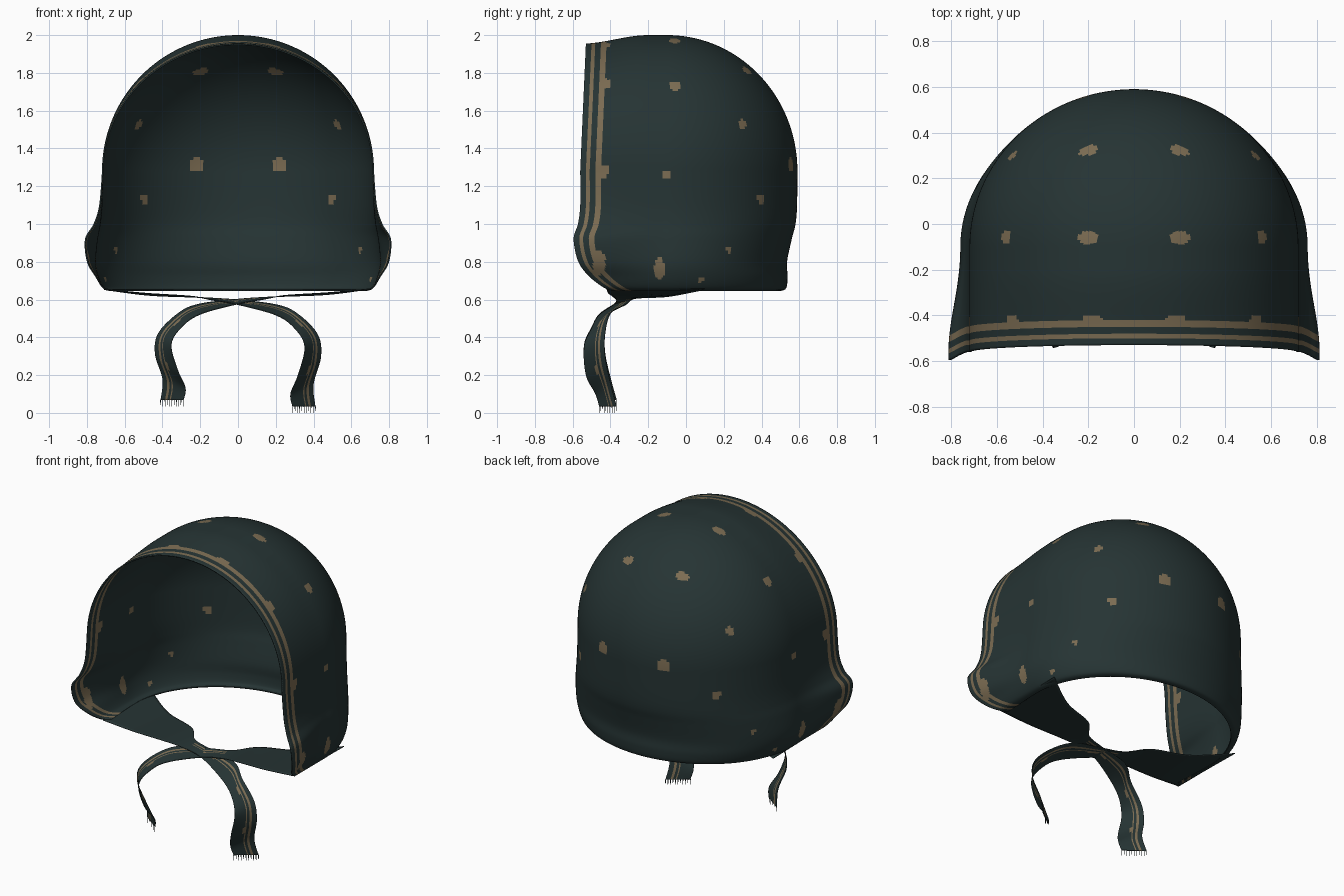
import bpy, bmesh, math
from mathutils import Vector

cube = bpy.data.objects.get("Cube")
if cube:
    bpy.data.objects.remove(cube)


def material(name, rgb):
    m = bpy.data.materials.new(name)
    m.use_nodes = True
    m.diffuse_color = (*rgb, 1)
    m.node_tree.nodes["Principled BSDF"].inputs["Base Color"].default_value = (*rgb, 1)
    m.node_tree.nodes["Principled BSDF"].inputs["Roughness"].default_value = 0.9
    return m


GREEN = material("dark green cloth", (0.019, 0.034, 0.034))
TAN = material("tan print", (0.20, 0.15, 0.085))


def smooth_path(knots, t):
    """Smooth curve through tuples of any length, t in 0..1."""
    n = len(knots) - 1
    i = min(int(t * n), n - 1)
    u = t * n - i
    p0, p1, p2, p3 = (knots[max(0, min(n, i + k))] for k in (-1, 0, 1, 2))
    return [0.5 * (2 * b + (c - a) * u + (2 * a - 5 * b + 4 * c - d) * u * u
                   + (3 * b - a - 3 * c + d) * u ** 3)
            for a, b, c, d in zip(p0, p1, p2, p3)]


def ease(t):
    t = max(0.0, min(1.0, t))
    return t * t * (3 - 2 * t)


def grid_object(name, rows, is_tan, thickness):
    """Cloth sheet from rows of points; is_tan(row, column, centre) picks the colour."""
    bm = bmesh.new()
    verts = [[bm.verts.new(p) for p in row] for row in rows]
    for r in range(len(rows) - 1):
        for c in range(len(rows[0]) - 1):
            f = bm.faces.new((verts[r][c], verts[r][c + 1],
                              verts[r + 1][c + 1], verts[r + 1][c]))
            f.material_index = int(is_tan(r, c, f.calc_center_median()))
            f.smooth = True
    bmesh.ops.remove_doubles(bm, verts=bm.verts, dist=0.0004)
    bmesh.ops.recalc_face_normals(bm, faces=bm.faces)
    me = bpy.data.meshes.new(name)
    bm.to_mesh(me)
    bm.free()
    me.materials.append(GREEN)
    me.materials.append(TAN)
    ob = bpy.data.objects.new(name, me)
    bpy.context.collection.objects.link(ob)
    mod = ob.modifiers.new("cloth thickness", "SOLIDIFY")
    mod.thickness = thickness
    mod.offset = -1
    return ob


# Hood: U-shaped slices, a dome above and a flared skirt below
CENTRE_Y, DOME_Z, DOME_R, BACK_R = -0.1, 1.28, 0.72, 0.69
# height, half width, back, front, flare at the front
SKIRT = [(1.28, .72, .59, -.56, 0), (1.1, .725, .588, -.56, .01),
         (1.0, .735, .58, -.572, .03), (.92, .75, .56, -.595, .06),
         (.8, .76, .535, -.57, .04), (.72, .745, .538, -.51, .01),
         (.66, .715, .53, -.43, 0), (.645, .68, .50, -.38, -.02)]
HEM, SIDE, BACK = 14, 26, 60


def u_slice(z, w, back, front, flare):
    half = []
    for i in range(HEM + SIDE):
        y = front + 0.01 * i
        if i > HEM:
            start = front + 0.01 * HEM
            y = start + (CENTRE_Y - start) * (i - HEM) / SIDE
        half.append((w + flare * ease((CENTRE_Y - y) / 0.46), y))
    for i in range(BACK + 1):
        a = math.pi / 2 * i / BACK
        half.append((w * math.cos(a), CENTRE_Y + (back - CENTRE_Y) * math.sin(a)))
    outline = half + [(-x, y) for x, y in reversed(half[:-1])]
    sag = 0.045 * max(0, z - DOME_Z) / DOME_R
    return [(x, y, z - sag * ease((-y - 0.2) / 0.35)) for x, y in outline]


rows = []
for i in range(75):
    a = math.pi / 2 * (1 - i / 75)
    c, s = math.cos(a), math.sin(a)
    rows.append(u_slice(DOME_Z + DOME_R * s, DOME_R * c, CENTRE_Y + BACK_R * c,
                        -.56 + .03 * s, 0))
for i in range(51):
    rows.append(u_slice(*smooth_path(SKIRT, i / 50)))

# Printed spots on one half: x, y, z, radius, vertical stretch
SPOTS = [(.21, .33, 1.82, .03, 1), (.20, -.06, 1.97, .03, 1),
         (.56, -.06, 1.73, .029, 1), (.55, .30, 1.53, .025, 1.4),
         (.22, .55, 1.31, .03, 1.3), (.49, .39, 1.13, .022, 1.4),
         (.72, -.1, 1.26, .027, 1), (.68, .23, .86, .02, 1.3),
         (.76, -.14, .76, .028, 2.2), (.73, .08, .70, .02, 1.2),
         (.18, -.425, 1.94, .03, 1), (.53, -.425, 1.74, .03, 1),
         (.72, -.44, 1.28, .035, 1), (.79, -.46, .79, .035, 2)]
LAST = len(rows[0]) - 2


def hood_tan(r, c, p):
    if min(c, LAST - c) in (3, 4, 8, 9, 10):
        return True
    for x, y, z, rad, tall in SPOTS:
        d = Vector((0.6 * (abs(p.x) - x), p.y - y, (p.z - z) / tall))
        if abs(p.x) > 0.01 and d.length < rad:
            return True
    return False


grid_object("hood", rows, hood_tan, 0.008)

# Chin ties: a wide flap under each jaw narrowing to a hanging ribbon on the other side
REAR = [(-.71, .10, .655), (-.48, -.05, .625), (-.25, -.13, .615), (-.14, -.25, .61),
        (0, -.29, .6), (.2, -.32, .575), (.31, -.40, .53), (.42, -.43, .42),
        (.44, -.43, .3), (.40, -.40, .15), (.41, -.37, .035)]
FRONT = [(-.70, -.42, .655), (-.48, -.41, .635), (-.25, -.39, .62), (-.14, -.37, .60),
         (0, -.38, .575), (.2, -.46, .52), (.30, -.5, .45), (.355, -.54, .35),
         (.32, -.53, .2), (.28, -.48, .1), (.29, -.46, .035)]
ACROSS, ALONG = 20, 110


def tie_tan(r, c, p):
    if r < 35:
        return False
    spot = r % 22 < 4 and c in (9, 10)
    return spot or c in (4, 5, 8)


for name, side, lift in (("left_chin_tie", 1, 0), ("right_chin_tie", -1, .03)):
    rows = []
    for i in range(ALONG + 1):
        a = Vector(smooth_path(REAR, i / ALONG))
        b = Vector(smooth_path(FRONT, i / ALONG))
        row = []
        for k in range(ACROSS + 1):
            p = a.lerp(b, k / ACROSS)
            raise_end = lift * ease((0.5 - p.z) / 0.5)
            row.append((side * p.x, p.y, p.z + raise_end + 0.004 * (side < 0)))
        rows.append(row)
    grid_object(name, rows, tie_tan, 0.004)

    # Frayed threads at the ribbon end
    bm = bmesh.new()
    end = [Vector(p) for p in rows[-1]]
    step = (end[-1] - end[0]).normalized() * 0.0025
    for k, p in enumerate(end[::2]):
        drop = Vector((0, 0, -0.035 if k % 3 else -0.026))
        bm.faces.new([bm.verts.new(q) for q in
                      (p - step, p + step, p + step * 0.6 + drop, p - step * 0.6 + drop)])
    me = bpy.data.meshes.new(name + "_fringe")
    bm.to_mesh(me)
    bm.free()
    me.materials.append(GREEN)
    bpy.context.collection.objects.link(bpy.data.objects.new(name + "_fringe", me))
